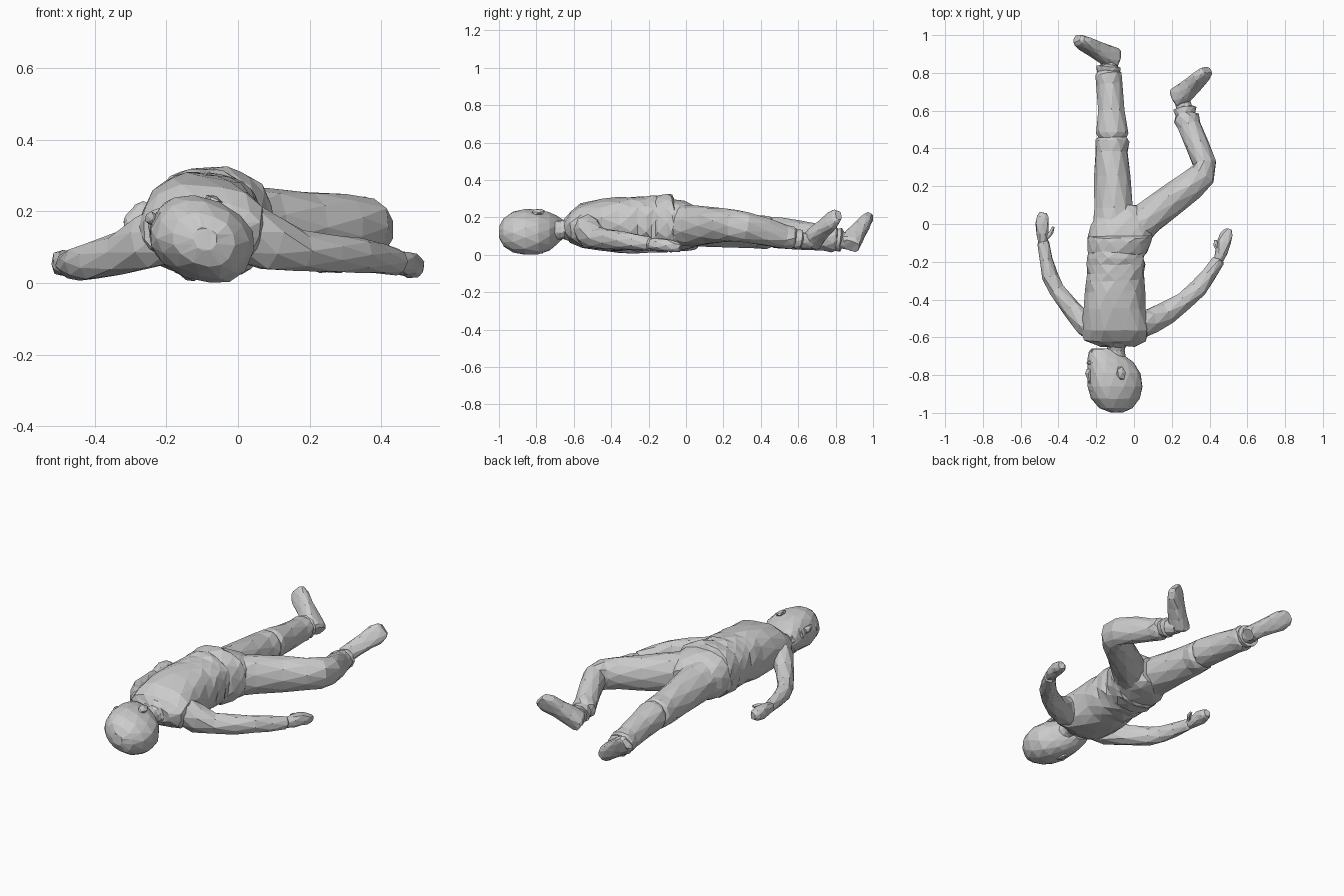
import bpy, bmesh, math, random
from mathutils import Vector, Matrix

random.seed(4)
Y, Z = Vector((0, 1, 0)), Vector((0, 0, 1))


def finish(name, bm):
    bmesh.ops.recalc_face_normals(bm, faces=bm.faces)
    bmesh.ops.triangulate(bm, faces=bm.faces, quad_method='SHORT_EDGE')
    me = bpy.data.meshes.new(name)
    bm.to_mesh(me)
    bm.free()
    ob = bpy.data.objects.new(name, me)
    bpy.context.collection.objects.link(ob)
    return ob


def loft(name, stations, n=10, up=Z, axis=None, e=2.0, roll=0, jitter=0.003):
    """Skin elliptical rings; each station is x, y, z, half width, half height."""
    bm = bmesh.new()
    pts = [Vector(s[:3]) for s in stations]
    a = math.radians(roll)
    rings = []
    for i, s in enumerate(stations):
        t = axis or (pts[min(i + 1, len(pts) - 1)] - pts[max(i - 1, 0)]).normalized()
        side = t.cross(up).normalized()
        over = side.cross(t).normalized()
        u = side * math.cos(a) + over * math.sin(a)
        v = over * math.cos(a) - side * math.sin(a)
        ring = []
        for k in range(n):
            th = 2 * math.pi * (k + 0.5 * (i % 2)) / n
            c, d = math.cos(th), math.sin(th)
            c = math.copysign(abs(c) ** (2 / e), c)
            d = math.copysign(abs(d) ** (2 / e), d)
            p = pts[i] + u * c * s[3] + v * d * s[4]
            p += Vector([random.uniform(-jitter, jitter) for _ in range(3)])
            p.z = max(p.z, 0.001)
            ring.append(bm.verts.new(p))
        rings.append(ring)
    for i in range(len(rings) - 1):
        A, B = rings[i], rings[i + 1]
        for k in range(n):
            q = (k + 1) % n
            if i % 2 == 0:  # half-step stagger gives irregular facets
                bm.faces.new((A[k], A[q], B[k]))
                bm.faces.new((A[q], B[q], B[k]))
            else:
                bm.faces.new((A[k], B[q], B[k]))
                bm.faces.new((A[k], A[q], B[q]))
    bm.faces.new(rings[0])
    bm.faces.new(rings[-1])
    return finish(name, bm)


def blob(name, loc, size, rot=(0, 0, 0)):
    bm = bmesh.new()
    bmesh.ops.create_icosphere(bm, subdivisions=1, radius=1)
    m = Matrix.Translation(loc)
    for ang, ax in zip(rot, 'XYZ'):
        m = m @ Matrix.Rotation(math.radians(ang), 4, ax)
    bm.transform(m @ Matrix.Diagonal((*size, 1)))
    return finish(name, bm)


# Jacket torso with a rippled hem
loft("jacket", [(-.09, -.645, .145, .10, .045), (-.10, -.62, .15, .165, .08),
                (-.10, -.56, .155, .178, .12), (-.105, -.45, .162, .165, .138),
                (-.102, -.36, .165, .156, .144), (-.10, -.30, .165, .155, .138),
                (-.098, -.26, .166, .148, .146), (-.097, -.215, .166, .155, .14),
                (-.095, -.18, .167, .15, .149), (-.09, -.14, .165, .152, .145)],
     n=14, axis=Y, e=2.5, jitter=.006)

# Hips and waistband, highest over the belly
loft("hips", [(-.09, -.165, .167, .15, .14), (-.09, -.15, .167, .16, .15),
              (-.078, -.10, .17, .168, .156), (-.074, -.075, .169, .172, .157),
              (-.07, -.065, .162, .172, .14), (-.062, -.01, .157, .17, .13),
              (-.05, .05, .15, .15, .112), (-.05, .10, .145, .08, .08)],
     n=14, axis=Y, e=2.4, jitter=.004)

# Trouser legs
loft("straight_leg", [(-.11, -.05, .16, .11, .115), (-.108, .08, .15, .104, .108),
                      (-.116, .25, .135, .096, .098), (-.118, .38, .125, .087, .09),
                      (-.115, .44, .12, .09, .092), (-.115, .46, .12, .078, .08),
                      (-.115, .48, .12, .085, .085), (-.12, .60, .105, .074, .078),
                      (-.13, .74, .09, .068, .07), (-.135, .79, .085, .073, .072),
                      (-.135, .805, .08, .06, .06), (-.135, .83, .08, .069, .064),
                      (-.132, .835, .078, .045, .045), (-.13, .88, .07, .04, .045)])
loft("bent_leg", [(-.0, -.03, .155, .10, .112), (.08, .04, .157, .094, .112),
                  (.20, .13, .157, .085, .10), (.30, .205, .157, .082, .09),
                  (.36, .26, .157, .074, .086), (.374, .32, .147, .062, .08),
                  (.335, .42, .125, .064, .075), (.292, .52, .10, .062, .065),
                  (.276, .56, .09, .068, .064), (.271, .58, .086, .054, .053),
                  (.268, .61, .08, .061, .056), (.266, .615, .078, .042, .042),
                  (.25, .67, .068, .04, .042)])


# Shoes: flat sole from heel to toe, wedge above it facing back up the leg
def shoe(name, heel, toe, up):
    h, t, up = Vector(heel), Vector(toe), Vector(up)
    ax = (t - h).normalized()
    up = (up - ax * up.dot(ax)).normalized()
    prof = [(0, .034, .046), (.06, .045, .054), (.3, .046, .052), (.55, .05, .042),
            (.8, .056, .033), (.95, .046, .026), (1, .03, .018)]
    loft(name, [(*(h.lerp(t, f) + up * d), w, d) for f, w, d in prof],
         up=up, axis=ax, e=2.8, jitter=.002)


shoe("straight_leg_shoe", (-.085, .925, .033), (-.30, 1.0, .19), (0, -1, .25))
shoe("bent_leg_shoe", (.205, .712, .045), (.38, .832, .205), (.25, -1, .25))

# Sleeves
loft("left_sleeve", [(-.19, -.57, .14, .07, .085), (-.255, -.535, .115, .062, .08),
                     (-.33, -.45, .083, .052, .062), (-.41, -.35, .062, .047, .053),
                     (-.445, -.28, .057, .043, .048), (-.465, -.19, .052, .036, .042),
                     (-.478, -.10, .05, .031, .036), (-.48, -.085, .05, .02, .024)], n=8)
loft("right_sleeve", [(.03, -.53, .14, .075, .085), (.095, -.512, .11, .07, .08),
                      (.175, -.47, .09, .06, .058), (.265, -.41, .082, .05, .053),
                      (.34, -.34, .077, .046, .05), (.395, -.27, .069, .04, .043),
                      (.445, -.195, .058, .033, .036), (.452, -.185, .056, .02, .022)], n=8)

# Hands and thumbs
loft("left_hand", [(-.48, -.11, .05, .022, .026), (-.485, -.05, .054, .032, .034),
                   (-.487, .0, .055, .035, .036), (-.483, .04, .055, .031, .032),
                   (-.48, .06, .055, .018, .02)], n=8, e=2.4)
loft("left_thumb", [(-.468, -.075, .058, .014, .014), (-.437, -.045, .066, .013, .013),
                    (-.427, -.015, .07, .007, .007)], n=6, jitter=.001)
loft("right_hand", [(.44, -.21, .058, .022, .024), (.462, -.15, .056, .033, .034),
                    (.476, -.10, .052, .036, .036), (.488, -.06, .044, .033, .032),
                    (.497, -.03, .036, .02, .02)], n=8, e=2.4)
loft("right_thumb", [(.455, -.155, .062, .014, .014), (.432, -.11, .066, .013, .013),
                     (.432, -.085, .066, .007, .007)], n=6, jitter=.001)

# Neck and collar
loft("neck", [(-.10, -.74, .12, .06, .06), (-.095, -.67, .135, .046, .05),
              (-.09, -.61, .145, .055, .055)], axis=Y)
loft("collar", [(-.095, -.655, .14, .045, .05), (-.095, -.65, .14, .052, .056),
                (-.09, -.63, .145, .075, .07), (-.09, -.61, .145, .08, .07)], axis=Y)

# Head turned towards the left shoulder
loft("head", [(-.092, -.997, .122, .035, .03), (-.095, -.975, .122, .088, .07),
              (-.098, -.925, .122, .13, .10), (-.10, -.86, .122, .148, .115),
              (-.105, -.79, .122, .144, .11), (-.125, -.73, .125, .124, .092),
              (-.15, -.69, .132, .094, .07), (-.165, -.66, .137, .062, .048)],
     n=14, axis=Y, e=2.3, roll=-24, jitter=.002)

# Face: brow, nose, lips, chin, ears
blob("brow", (-.212, -.875, .165), (.026, .022, .06), (0, 24, 0))
loft("nose", [(-.228, -.845, .176, .012, .012), (-.243, -.79, .181, .018, .02),
              (-.236, -.768, .177, .014, .018)], n=6, axis=Y, jitter=.001)
blob("lips", (-.234, -.735, .172), (.015, .013, .034), (0, 24, 0))
blob("chin", (-.214, -.68, .156), (.026, .022, .034), (0, 24, 0))
blob("upper_ear", (-.068, -.79, .23), (.028, .04, .015), (0, 24, 12))
blob("lower_ear", (-.14, -.79, .02), (.028, .04, .013), (0, 24, 12))
